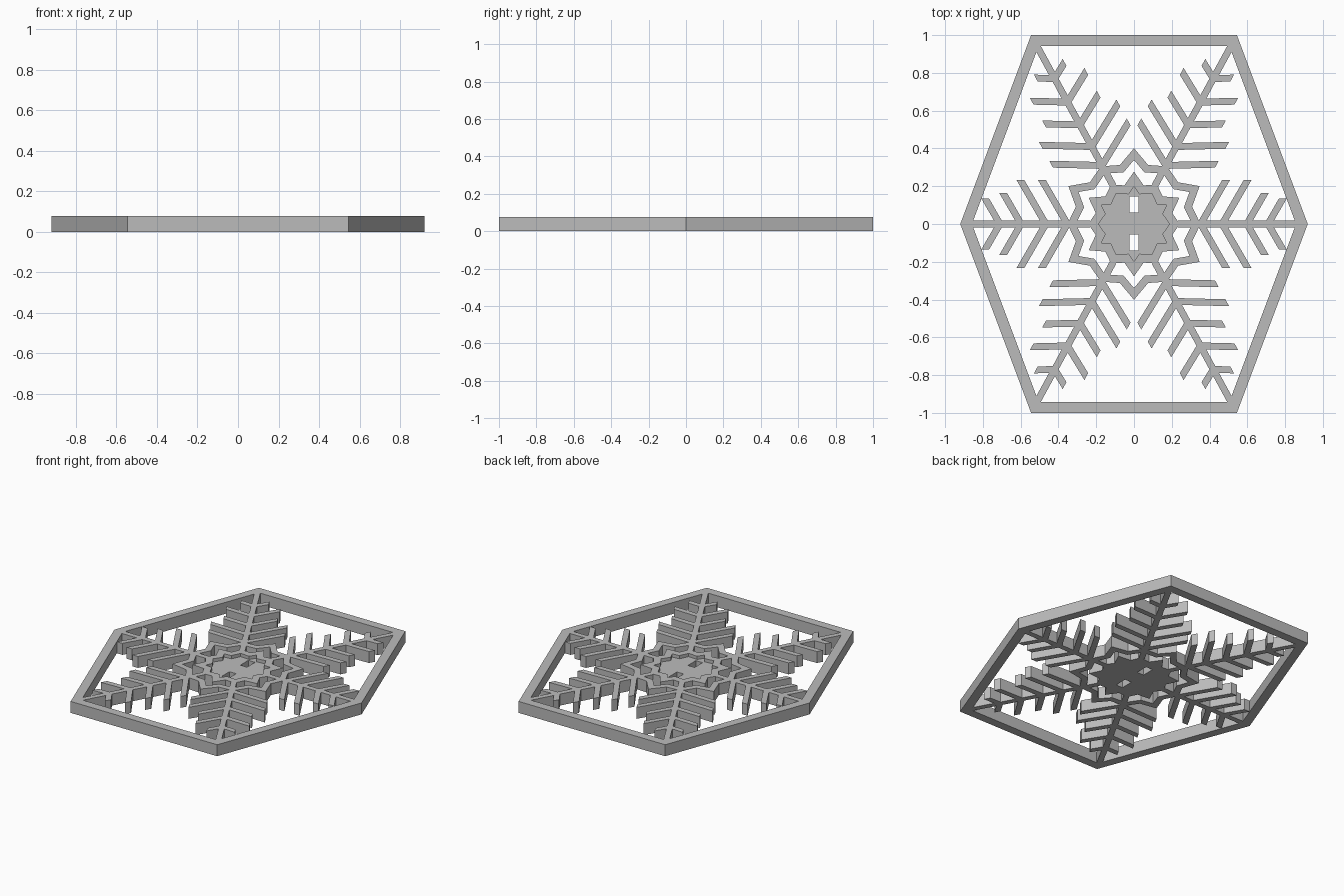
import bpy, bmesh
from math import sin, cos, tan, radians
from mathutils import Vector, Matrix

cube = bpy.data.objects.get("Cube")
if cube:
    bpy.data.objects.remove(cube, do_unlink=True)

HEIGHT = 0.077      # full thickness of the ornament
PLATE = 0.055       # recessed centre plate
HALF = 0.018        # half width of arms and branches

grey = bpy.data.materials.new("plain grey")
grey.use_nodes = True
grey.diffuse_color = (0.5, 0.5, 0.5, 1)
for node in grey.node_tree.nodes:
    if node.type == 'BSDF_PRINCIPLED':
        node.inputs["Base Color"].default_value = (0.5, 0.5, 0.5, 1)


def add_prism(bm, loops, height):
    """Fill an outline (later loops are holes) and extrude it upward."""
    edges = []
    for loop in loops:
        verts = [bm.verts.new((p[0], p[1], 0)) for p in loop]
        edges += [bm.edges.new((v, verts[i - 1])) for i, v in enumerate(verts)]
    fill = bmesh.ops.triangle_fill(bm, edges=edges, use_beauty=True)
    faces = [g for g in fill["geom"] if isinstance(g, bmesh.types.BMFace)]
    top = bmesh.ops.extrude_face_region(bm, geom=faces, use_keep_orig=True)
    moved = [g for g in top["geom"] if isinstance(g, bmesh.types.BMVert)]
    bmesh.ops.translate(bm, verts=moved, vec=(0, 0, height))


def make_part(name, shapes, height=HEIGHT):
    bm = bmesh.new()
    for loops in shapes:
        add_prism(bm, loops, height)
    bmesh.ops.recalc_face_normals(bm, faces=bm.faces)
    mesh = bpy.data.meshes.new(name)
    bm.to_mesh(mesh)
    bm.free()
    mesh.materials.append(grey)
    obj = bpy.data.objects.new(name, mesh)
    bpy.context.collection.objects.link(obj)
    return obj


def offset(points, d):
    """Mitred offset of a counter-clockwise outline; positive is outward."""
    pts = [Vector(p) for p in points]
    result = []
    for i, p in enumerate(pts):
        a = (p - pts[i - 1]).normalized()
        b = (pts[(i + 1) % len(pts)] - p).normalized()
        n1, n2 = Vector((a.y, -a.x)), Vector((b.y, -b.x))
        result.append(p + (n1 + n2) * d / (1 + n1.dot(n2)))
    return result


def star(arm, valley, tip):
    """Six-pointed outline with a shallow bump on every arm."""
    pts = []
    for k in range(6):
        for turn, r in ((0, arm), (17.5, valley), (30, tip), (42.5, valley)):
            a = radians(60 * k + turn)
            pts.append((r * cos(a), r * sin(a)))
    return pts


def box(x0, x1, y0, y1):
    return [(x0, y0), (x1, y0), (x1, y1), (x0, y1)]


# Hexagonal outer frame
hexagon = [(0.92, 0), (0.545, 1), (-0.545, 1), (-0.92, 0), (-0.545, -1), (0.545, -1)]
make_part("outer_frame", [[hexagon, offset(hexagon, -0.058)]])

# Zigzag ring around the centre
zigzag = star(0.33, 0.30, 0.37)
make_part("zigzag_ring", [[offset(zigzag, 0.02), offset(zigzag, -0.02)]])

# Raised centre rim and recessed plate with two slots
rim = star(0.215, 0.185, 0.238)
rim_inner = offset(rim, -0.0225)
make_part("centre_rim", [[offset(rim, 0.0225), rim_inner]])
make_part("centre_plate", [[rim_inner, box(-0.025, 0.025, 0.06, 0.145),
                            box(-0.025, 0.025, -0.14, -0.055)]], PLATE)

# Arms with slanted branches: (distance along arm, branch length)
LONG = [(0.353, 0.27), (0.467, 0.27), (0.598, 0.19), (0.735, 0.19), (0.877, 0.10)]
SHORT = LONG[:3] + [(0.71, 0.155)]


def make_arm(name, angle, length, branches):
    shapes = [[box(0.232, length, -HALF, HALF)]]
    lean, half = 1 / tan(radians(60)), HALF / sin(radians(60))
    for root, size in branches:
        reach = size * sin(radians(60))
        for side in (1, -1):
            quad = [(root + v * lean + h, side * v)
                    for v, h in ((HALF, -half), (HALF, half), (reach, half), (reach, -half))]
            shapes.append([quad])
    arm = make_part(name, shapes)
    arm.data.transform(Matrix.Rotation(radians(angle), 4, 'Z'))


make_arm("left_arm", 0, 0.87, SHORT)
make_arm("right_arm", 180, 0.87, SHORT)
SLANT = 61.4
make_arm("back_left_arm", SLANT, 1.08, LONG)
make_arm("back_right_arm", 180 - SLANT, 1.08, LONG)
make_arm("front_right_arm", 180 + SLANT, 1.08, LONG)
make_arm("front_left_arm", -SLANT, 1.08, LONG)
